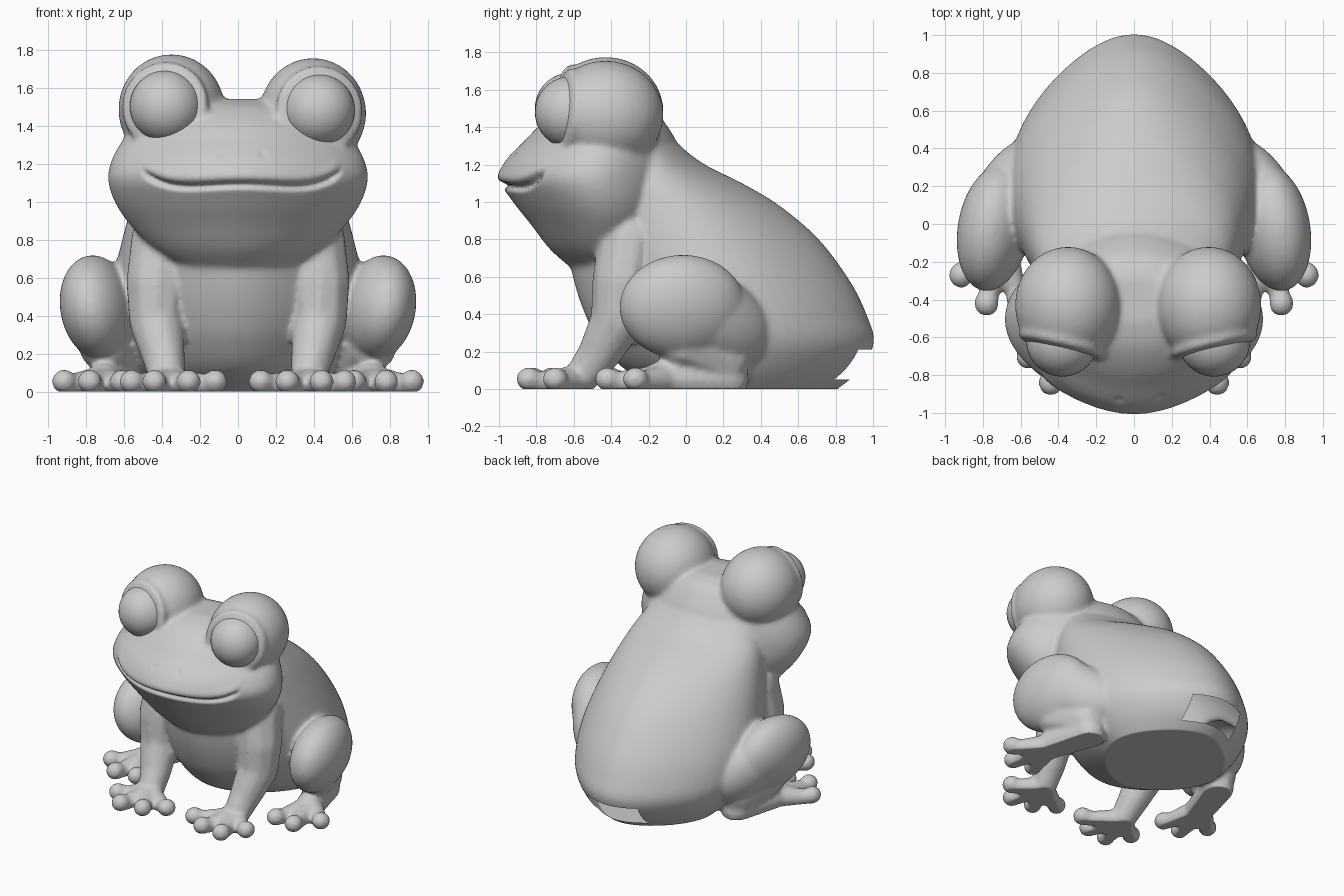
import bpy, bmesh, math
from mathutils import Matrix, Vector, Euler

cube = bpy.data.objects.get("Cube")
if cube:
    bpy.data.objects.remove(cube, do_unlink=True)

grey = bpy.data.materials.new("plain grey")
grey.use_nodes = True
grey.diffuse_color = (0.6, 0.6, 0.6, 1)
grey.node_tree.nodes["Principled BSDF"].inputs["Base Color"].default_value = (0.6, 0.6, 0.6, 1)


def ball(bm, centre, radii, turn=(0, 0, 0)):
    rot = Euler([math.radians(a) for a in turn]).to_matrix().to_4x4()
    m = Matrix.Translation(centre) @ rot @ Matrix.Diagonal((*radii, 1))
    bmesh.ops.create_uvsphere(bm, u_segments=40, v_segments=24, radius=1, matrix=m)


def limb(bm, joints):
    """Chain of balls through (x, y, z, radius) joints."""
    for a, b in zip(joints, joints[1:]):
        a, b = Vector(a), Vector(b)
        n = max(2, int((a - b).length / 0.02))
        for i in range(n + 1):
            p = a.lerp(b, i / n)
            m = Matrix.Translation(p.xyz) @ Matrix.Scale(p.w, 4)
            bmesh.ops.create_icosphere(bm, subdivisions=2, radius=1, matrix=m)


def ring(bm, centre, major, minor, rot):
    """Rounded rim around an eye."""
    for i in range(48):
        a = i * math.tau / 48
        p = Vector(centre) + rot @ Vector((major * math.cos(a), 0, major * math.sin(a)))
        bmesh.ops.create_icosphere(bm, subdivisions=2, radius=minor, matrix=Matrix.Translation(p))


def smooth_path(points, steps=6):
    """Catmull-Rom curve through the points."""
    pts = [Vector(p) for p in points]
    pts = [pts[0]] + pts + [pts[-1]]
    out = []
    for a, b, c, d in zip(pts, pts[1:], pts[2:], pts[3:]):
        for i in range(steps):
            t = i / steps
            out.append(b + 0.5 * t * (c - a + t * (2 * a - 5 * b + 4 * c - d
                                                   + t * (3 * (b - c) + d - a))))
    return out + [pts[-1]]


def egg(bm, slices, n=64):
    """Loft of level slices: height, front, back, half width."""
    loops = []
    for z, front, back, half in smooth_path(slices):
        loop = []
        for i in range(n):
            c, s = math.cos(i * math.tau / n), math.sin(i * math.tau / n)
            y = (front + back) / 2 + (back - front) / 2 * s
            loop.append(bm.verts.new((half * c * (1 - 0.25 * s * s), y, z)))
        loops.append(loop)
    for a, b in zip(loops, loops[1:]):
        for i in range(n):
            j = (i + 1) % n
            bm.faces.new((a[i], a[j], b[j], b[i]))
    bm.faces.new(loops[0][::-1])
    bm.faces.new(loops[-1])


def finish(name, bm):
    mesh = bpy.data.meshes.new(name)
    bm.to_mesh(mesh)
    bm.free()
    mesh.materials.clear()
    mesh.materials.append(grey)
    mesh.polygons.foreach_set("use_smooth", [True] * len(mesh.polygons))
    obj = bpy.data.objects.new(name, mesh)
    bpy.context.collection.objects.link(obj)
    return obj


bm = bmesh.new()

# Torso
egg(bm, [(-0.03, -0.05, 0.77, 0.42), (0.1, -0.32, 0.93, 0.55), (0.25, -0.46, 1.005, 0.64),
         (0.4, -0.54, 0.965, 0.67), (0.58, -0.6, 0.875, 0.66), (0.8, -0.64, 0.71, 0.61),
         (0.98, -0.64, 0.5, 0.56), (1.1, -0.6, 0.3, 0.52), (1.2, -0.5, 0.1, 0.47),
         (1.3, -0.42, -0.03, 0.4), (1.4, -0.4, -0.12, 0.25)])

# Head
egg(bm, [(0.66, -0.63, -0.25, 0.3), (0.75, -0.73, -0.15, 0.44), (0.88, -0.83, -0.06, 0.57),
         (1.0, -0.925, -0.02, 0.65), (1.12, -1.0, -0.01, 0.685), (1.22, -0.965, -0.02, 0.665),
         (1.32, -0.87, -0.05, 0.61), (1.42, -0.77, -0.11, 0.54), (1.5, -0.65, -0.18, 0.42),
         (1.54, -0.52, -0.28, 0.22)])

# Eye mounds with rims; the head leans slightly to one side
eyes = []
for side, x, z in ((1, 0.395, 1.465), (-1, -0.35, 1.485)):
    ball(bm, (x, -0.43, z), (0.28, 0.31, 0.29))
    turn = Euler((math.radians(-6), 0, math.radians(14 * side))).to_matrix()
    centre = Vector((x + 0.03 * side, -0.62, z + 0.015))
    ring(bm, centre + turn @ Vector((0, -0.015, 0)), 0.205, 0.032, turn)
    eyes.append((side, centre))

# Limbs, mirrored
for s in (1, -1):
    limb(bm, [(0.4 * s, -0.3, 0.8, 0.17), (0.43 * s, -0.34, 0.58, 0.165),
              (0.43 * s, -0.36, 0.38, 0.15), (0.39 * s, -0.47, 0.18, 0.115),
              (0.37 * s, -0.56, 0.06, 0.095)])
    for x, y in ((0.12, -0.72), (0.26, -0.82), (0.44, -0.84), (0.56, -0.7)):
        limb(bm, [(0.37 * s, -0.57, 0.05, 0.08), (x * s, y, 0.035, 0.052)])
        ball(bm, (x * s, y, 0.053), (0.066, 0.07, 0.064))
    # Thigh tapering back into the rump
    ball(bm, (0.74 * s, -0.02, 0.44), (0.19, 0.34, 0.28), (0, 10 * s, 10 * s))
    ball(bm, (0.67 * s, 0.16, 0.38), (0.17, 0.36, 0.22), (-28, 8 * s, 28 * s))
    # Shin and foot
    limb(bm, [(0.7 * s, -0.02, 0.24, 0.14), (0.6 * s, 0.2, 0.16, 0.15)])
    limb(bm, [(0.6 * s, 0.22, 0.05, 0.12), (0.71 * s, -0.13, 0.05, 0.105)])
    for x, y in ((0.915, -0.27), (0.78, -0.42), (0.61, -0.4)):
        limb(bm, [(0.71 * s, -0.1, 0.05, 0.09), (x * s, y, 0.035, 0.052)])
        ball(bm, (x * s, y, 0.053), (0.066, 0.07, 0.064))

# Fuse everything into one smooth skin
skin = finish("frog_body", bm)
remesh = skin.modifiers.new("Fuse", 'REMESH')
remesh.mode = 'VOXEL'
remesh.voxel_size = 0.014
soften = skin.modifiers.new("Soften", 'SMOOTH')
soften.factor = 0.5
soften.iterations = 15
graph = bpy.context.evaluated_depsgraph_get()
bm = bmesh.new()
bm.from_mesh(skin.evaluated_get(graph).to_mesh())
old = skin.data
bpy.data.objects.remove(skin, do_unlink=True)
bpy.data.meshes.remove(old)

# Flat underside, mouth groove and nostrils
for v in bm.verts:
    x, y, z = v.co
    v.co.z = max(z, 0)
    if y < -0.6 and 0.95 < z < 1.3:
        u = (x - 0.02) / 0.5
        line = 1.09 - 0.07 * u * u + 0.12 * u ** 4
        fade = min(1, max(0, (1.06 - abs(u)) / 0.1))
        d = z - line
        depth = 0.035 * math.exp(-(d / 0.017) ** 2)
        lip = 0.008 * math.exp(-((d - 0.045) / 0.035) ** 2)
        v.co += Vector((-0.4 * u, 1, 0)) * (depth - lip) * fade
        for nx in (-0.08, 0.13):
            v.co.y += 0.01 * math.exp(-((x - nx) ** 2 + (z - 1.25) ** 2) / 0.0003)

# Open notch under the rump
for point, normal in (((0, 0, 0.21), (0, 0, 1)), ((0, 0, 0.05), (0, 0, 1)),
                      ((0.22, 0, 0), (1, 0, 0)), ((-0.22, 0, 0), (1, 0, 0))):
    bmesh.ops.bisect_plane(bm, geom=bm.verts[:] + bm.edges[:] + bm.faces[:],
                           plane_co=point, plane_no=normal)
gone = []
for f in bm.faces:
    c = f.calc_center_median()
    if c.y > 0.6 and abs(c.x) < 0.22 and 0.05 < c.z < 0.21:
        gone.append(f)
bmesh.ops.delete(bm, geom=gone, context='FACES')
finish("frog_body", bm)

# Eyeballs
for side, centre in eyes:
    bm = bmesh.new()
    ball(bm, centre, (0.19, 0.188, 0.19))
    finish("left_eye" if side > 0 else "right_eye", bm)
